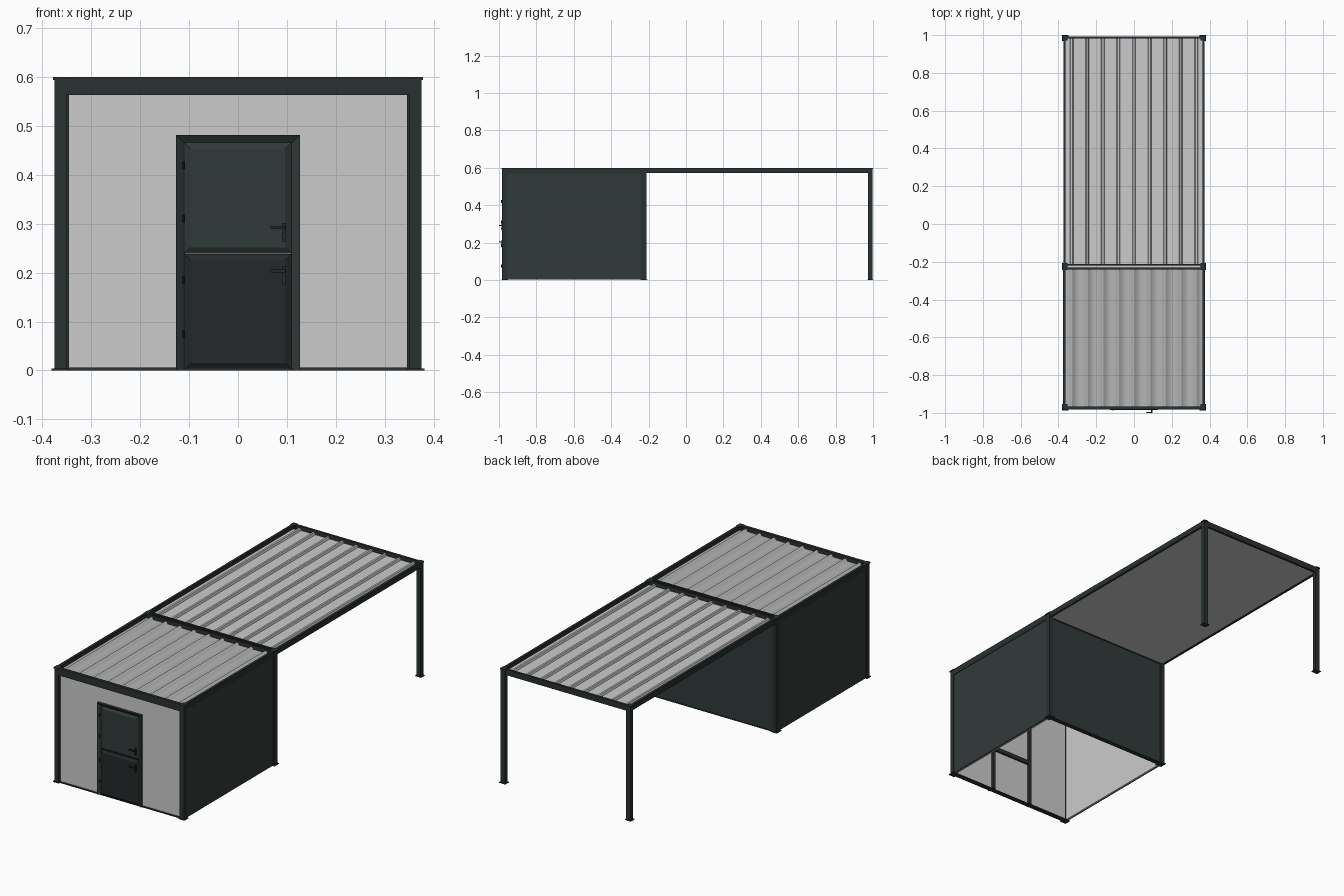
import bpy, bmesh

if "Cube" in bpy.data.objects:
    bpy.data.objects.remove(bpy.data.objects["Cube"], do_unlink=True)


def material(name, r, g, b):
    m = bpy.data.materials.new(name)
    m.use_nodes = True
    m.diffuse_color = (r, g, b, 1)
    bsdf = next(n for n in m.node_tree.nodes if n.type == 'BSDF_PRINCIPLED')
    bsdf.inputs["Base Color"].default_value = (r, g, b, 1)
    return m


TRIM = material("dark trim", .023, .030, .030)
CLAD = material("green grey cladding", .031, .043, .041)
PALE = material("pale grey panel", .6, .6, .6)
ROOF = material("roof sheet grey", .46, .46, .46)
BLACK = material("near black", .017, .022, .023)


def finish(name, bm, mat):
    bmesh.ops.recalc_face_normals(bm, faces=bm.faces)
    me = bpy.data.meshes.new(name)
    bm.to_mesh(me)
    bm.free()
    me.materials.append(mat)
    ob = bpy.data.objects.new(name, me)
    bpy.context.collection.objects.link(ob)
    return ob


def box_bm(x, y, z):
    bm = bmesh.new()
    bmesh.ops.create_cube(bm, size=1)
    for v in bm.verts:
        v.co = [r[0] if c < 0 else r[1] for c, r in zip(v.co, (x, y, z))]
    return bm


def box(name, x, y, z, mat):
    return finish(name, box_bm(x, y, z), mat)


def raised_panel(name, x, z, mat):
    # Door leaf with a bevelled field standing proud of its edge
    bm = box_bm(x, (-.974, -.968), z)
    front = [f for f in bm.faces if f.normal.y < -.5 or f.calc_center_median().y < -.9735]
    bmesh.ops.inset_region(bm, faces=front, thickness=.018)
    for v in front[0].verts:
        v.co.y -= .008
    return finish(name, bm, mat)


def ribbed_sheet(name, y0, y1, mat, smooth):
    # Flat sheet with narrow trapezoid ribs running front to back
    base, top, half, pitch, count = .579, .590, .365, .0825, 9
    profile = [(-half, base)]
    for i in range(count):
        c = (i - (count - 1) / 2) * pitch
        profile += [(c - .009, base), (c - .005, top), (c + .005, top), (c + .009, base)]
    profile += [(half, base)]
    bm = bmesh.new()
    rows = [[bm.verts.new((x, y, z)) for x, z in profile] for y in (y0, y1)]
    for i in range(len(profile) - 1):
        bm.faces.new((rows[0][i], rows[0][i + 1], rows[1][i + 1], rows[1][i]))
    ob = finish(name, bm, mat)
    if ob.data.polygons[0].normal.z < 0:
        ob.data.flip_normals()
    for p in ob.data.polygons:
        p.use_smooth = smooth
    return ob


FRONT, MID, BACK = -.970, -.225, .985

# Posts, cap plates and foot plates, mirrored left and right
for side, s in (("left", 1), ("right", -1)):
    def span(a, b):
        return tuple(sorted((a * s, b * s)))
    for place, y, d in (("front", FRONT, .013), ("middle", MID, .015), ("back", BACK, .011)):
        box(f"{place}_{side}_post", span(.351, .375), (y - d, y + d), (.002, .596), TRIM)
        box(f"{place}_{side}_cap", span(.352, .378), (y - d - .003, y + d + .003), (.594, .6), TRIM)
        box(f"{place}_{side}_foot", span(.346, .381), (y - d - .004, y + d + .004), (0, .004), TRIM)
    # Long roof beams
    box(f"{side}_shed_beam", span(.362, .375), (FRONT, MID), (.567, .6), TRIM)
    box(f"{side}_canopy_beam", span(.362, .374), (MID, BACK), (.572, .6), TRIM)
    # Side walls with pale lining
    box(f"{side}_wall", span(.366, .372), (FRONT, MID), (.002, .57), CLAD)
    box(f"{side}_wall_lining", span(.358, .366), (FRONT, MID), (.002, .575), PALE)
    # Front wall panel, slim edge strip and sill
    box(f"{side}_front_panel", span(.12, .352), (-.972, -.956), (.004, .568), PALE)
    box(f"{side}_panel_edge", span(.346, .352), (-.977, -.97), (.004, .568), TRIM)
    box(f"{side}_sill", span(.12, .352), (-.978, -.953), (0, .006), TRIM)
    # Inner door jamb
    box(f"{side}_inner_jamb", span(.11, .127), (-.96, -.948), (.002, .48), TRIM)

# Cross beams
box("front_beam", (-.375, .375), (-.982, -.966), (.563, .6), TRIM)
box("shed_back_beam", (-.375, .375), (-.241, -.231), (.57, .6), TRIM)
box("canopy_front_beam", (-.375, .375), (-.221, -.211), (.57, .6), TRIM)
box("canopy_back_beam", (-.374, .374), (.981, .993), (.57, .6), TRIM)
box("beam_gutter", (-.36, .36), (-.231, -.221), (.575, .59), PALE)

# Back wall of the shed with pale lining
box("back_wall", (-.36, .36), (-.222, -.214), (.002, .572), CLAD)
box("back_wall_lining", (-.36, .36), (-.232, -.222), (.002, .572), PALE)
box("back_sill", (-.36, .36), (-.236, -.212), (0, .006), TRIM)

# Roofs
ribbed_sheet("shed_roof", -.967, -.24, ROOF, True)
ribbed_sheet("canopy_roof", -.212, .982, PALE, False)
box("shed_ceiling", (-.364, .364), (-.967, -.24), (.573, .577), PALE)
box("canopy_ceiling", (-.363, .363), (-.212, .982), (.574, .577), PALE)

# Wall above the door
box("over_door_panel", (-.12, .12), (-.972, -.956), (.47, .568), PALE)

# Door casing: outer rim sloping back towards the leaves, open at the bottom
bm = bmesh.new()
loops = []
for half, top, y in ((.127, .482, -.970), (.127, .482, -.985), (.108, .463, -.972)):
    loops.append([bm.verts.new(p) for p in
                  ((-half, y, 0), (-half, y, top), (half, y, top), (half, y, 0))])
for a, b in zip(loops, loops[1:]):
    for i in range(3):
        bm.faces.new((a[i], a[i + 1], b[i + 1], b[i]))
casing = finish("door_casing", bm, CLAD)
if casing.data.polygons[1].normal.z < 0:
    casing.data.flip_normals()

# Split door leaves, inner lining and rails
raised_panel("upper_door_leaf", (-.11, .109), (.239, .466), CLAD)
raised_panel("lower_door_leaf", (-.11, .109), (.002, .238), BLACK)
box("door_lining", (-.112, .112), (-.968, -.96), (.002, .472), PALE)
box("inner_door_head", (-.127, .127), (-.96, -.948), (.465, .48), TRIM)
box("inner_door_rail", (-.11, .11), (-.96, -.95), (.228, .25), TRIM)
box("door_sill", (-.12, .12), (-.978, -.953), (0, .004), TRIM)

# Hinges
for i, z in enumerate((.075, .185, .31, .42)):
    bm = bmesh.new()
    bmesh.ops.create_cone(bm, cap_ends=True, segments=10, radius1=.003, radius2=.003, depth=.016)
    bmesh.ops.translate(bm, verts=bm.verts, vec=(-.111, -.986, z))
    finish(f"hinge_{i + 1}", bm, BLACK)

# Lever handles with plates and keyholes
for name, z in (("upper", .292), ("lower", .203)):
    box(f"{name}_handle_plate", (.09, .098), (-.987, -.976), (z - .028, z + .01), BLACK)
    box(f"{name}_handle_stem", (.091, .097), (-.999, -.986), (z - .003, z + .003), BLACK)
    box(f"{name}_handle_lever", (.066, .097), (-1.0, -.995), (z - .003, z + .003), BLACK)
    box(f"{name}_keyhole", (.092, .096), (-.99, -.986), (z - .02, z - .014), TRIM)
